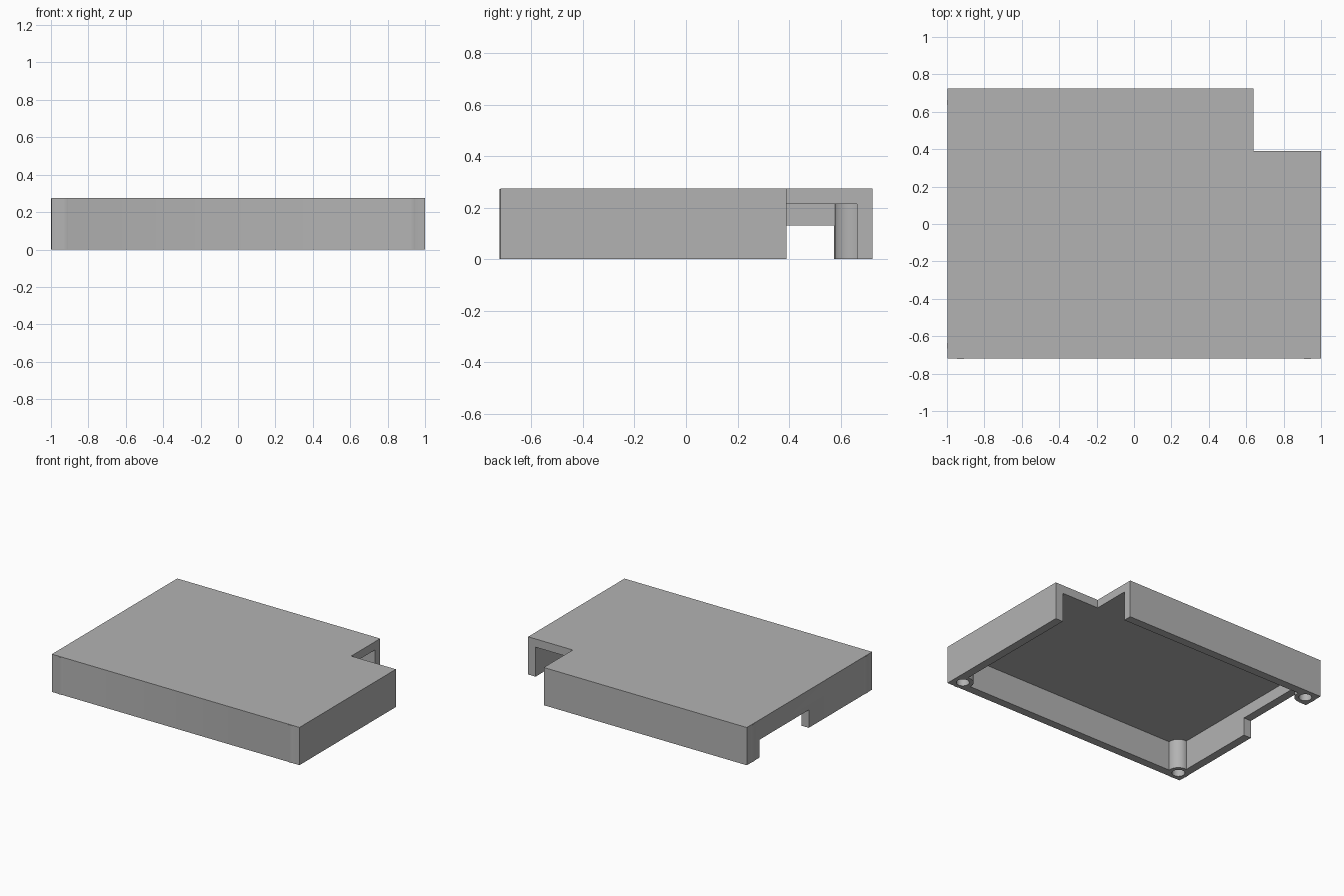
import bpy
import bmesh

cube = bpy.data.objects.get("Cube")
if cube:
    bpy.data.objects.remove(cube, do_unlink=True)

HEIGHT, CEILING = 0.275, 0.215
WALL = 0.06
LEFT, RIGHT, FRONT, BACK = -0.997, 1.0, -0.72, 0.724

grey = bpy.data.materials.new("plain_grey")
grey.use_nodes = True
colour = (0.45, 0.45, 0.45, 1)
grey.diffuse_color = colour
grey.node_tree.nodes["Principled BSDF"].inputs["Base Color"].default_value = colour


def add_object(name, bm):
    bmesh.ops.recalc_face_normals(bm, faces=bm.faces)
    mesh = bpy.data.meshes.new(name)
    bm.to_mesh(mesh)
    bm.free()
    mesh.materials.append(grey)
    obj = bpy.data.objects.new(name, mesh)
    bpy.context.collection.objects.link(obj)
    return obj


def prism(name, outline, z0, z1):
    bm = bmesh.new()
    face = bm.faces.new([bm.verts.new((x, y, z0)) for x, y in outline])
    top = bmesh.ops.extrude_face_region(bm, geom=[face])["geom"]
    verts = [v for v in top if isinstance(v, bmesh.types.BMVert)]
    bmesh.ops.translate(bm, verts=verts, vec=(0, 0, z1 - z0))
    return add_object(name, bm)


def box(name, x0, x1, y0, y1, z0, z1):
    return prism(name, [(x0, y0), (x1, y0), (x1, y1), (x0, y1)], z0, z1)


def cylinder(name, x, y, radius, z0, z1):
    bm = bmesh.new()
    bmesh.ops.create_cone(bm, cap_ends=True, segments=48,
                          radius1=radius, radius2=radius, depth=z1 - z0)
    bmesh.ops.translate(bm, verts=bm.verts, vec=(x, y, (z0 + z1) / 2))
    return add_object(name, bm)


def combine(target, tool, operation):
    mod = target.modifiers.new(operation.lower(), "BOOLEAN")
    mod.operation, mod.object, mod.solver = operation, tool, "EXACT"
    bpy.ops.object.select_all(action="DESELECT")
    bpy.context.view_layer.objects.active = target
    target.select_set(True)
    bpy.ops.object.modifier_apply(modifier=mod.name)
    bpy.data.objects.remove(tool, do_unlink=True)


# Notched cover, hollow and open underneath
shell = prism("cover_shell", [
    (LEFT, FRONT), (RIGHT, FRONT), (RIGHT, 0.39),
    (0.64, 0.39), (0.64, BACK), (LEFT, BACK)], 0, HEIGHT)
combine(shell, box("hollow", LEFT + WALL, RIGHT - WALL,
                   FRONT + WALL, BACK - WALL, -0.1, CEILING), "DIFFERENCE")

# Cable opening in one side wall
combine(shell, box("side_opening", -1.1, -0.9, 0.01, 0.575, -0.1, 0.13), "DIFFERENCE")

# Round screw posts in the three full corners, with holes from below
corners = [(-0.928, -0.651), (0.927, -0.651), (-0.928, 0.65)]
for x, y in corners:
    combine(shell, cylinder("post", x, y, 0.072, 0, HEIGHT - 0.003), "UNION")
for x, y in corners:
    combine(shell, cylinder("screw_hole", x, y, 0.043, -0.1, CEILING), "DIFFERENCE")

shell.select_set(True)
bpy.context.view_layer.objects.active = shell
bpy.ops.object.shade_smooth_by_angle()
